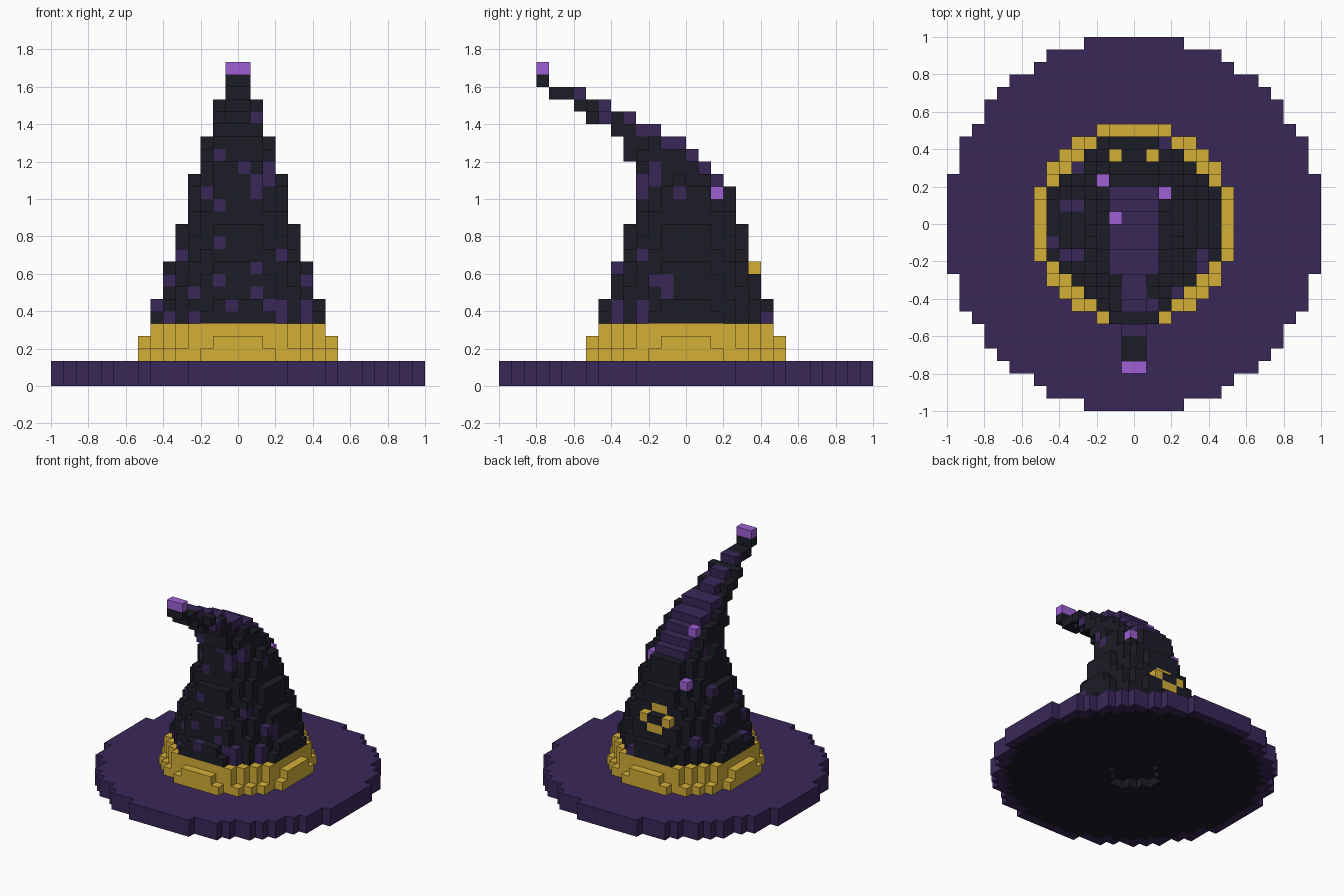
import bpy, bmesh, random
from mathutils import Vector

if "Cube" in bpy.data.objects:
    bpy.data.objects.remove(bpy.data.objects["Cube"], do_unlink=True)

random.seed(4)
CELL = 2 / 30
PURPLE, BLACK, GOLD, VIOLET = range(4)


def make_material(name, hex_color):
    channels = [int(hex_color[i:i + 2], 16) / 255 for i in (0, 2, 4)]
    color = [((c + 0.055) / 1.055) ** 2.4 for c in channels] + [1]
    mat = bpy.data.materials.new(name)
    mat.diffuse_color = color
    mat.use_nodes = True
    mat.node_tree.nodes["Principled BSDF"].inputs["Base Color"].default_value = color
    return mat


materials = [make_material("deep purple cloth", "3a2759"),
             make_material("black cloth", "1c1c27"),
             make_material("gold trim", "d4af37"),
             make_material("bright violet", "a060d6")]

grid = {}  # (x, y, z) block -> (part name, colour)


def disc(z, radius, part, color, centre=0.0, inner=0.0):
    """One layer of blocks inside a circle, optionally with a round hole."""
    for x in range(-15, 15):
        for y in range(-15, 15):
            dist = (x + 0.5) ** 2 + (y + 0.5 - centre) ** 2
            if inner ** 2 < dist <= radius ** 2:
                grid[x, y, z] = (part, color)


# Brim: two purple layers, with a flush black lining that has a centre hole
disc(0, 15, "brim", PURPLE, inner=14)
disc(0, 14, "lining", BLACK, inner=2.8)
disc(1, 15, "brim", PURPLE, inner=2.8)
disc(1, 2.8, "lining", BLACK)

# Band: three shrinking layers
for z in range(2, 5):
    disc(z, 8.65 - 0.3 * z, "band", GOLD)

# Cone: tapering layers whose centres drift forward near the top
drift = dict(zip(range(16, 26), (-0.5, -1, -2, -2.5, -4, -6, -7.5, -9.5, -11.5, -11.5)))
for z in range(5, 26):
    part, color = ("tip", VIOLET) if z == 25 else ("cone", BLACK)
    disc(z, 7 - 0.31 * (z - 5), part, color, drift.get(z, 0))


def paint(cell, color, part="cone"):
    if cell in grid:
        grid[cell] = (part, color)


cone = [c for c, v in grid.items() if v[0] == "cone"]

# Scattered patches on the -x side
for x, y, z in cone:
    if z < 17 and (x - 1, y, z) not in grid and -4 < y < 1:
        if random.random() < 0.08:
            paint((x, y, z), PURPLE)

# Patches on the back
for cell in ((-5, 4, 7), (-5, 1, 12), (-6, 1, 9), (2, 6, 5)):
    paint(cell, PURPLE)

# Patches on the front, given as (x, z)
for x, z in ((-2, 18), (0, 17), (2, 17), (1, 16), (-3, 15), (1, 15), (-2, 14),
             (1, 21), (-2, 11), (-5, 10), (3, 10), (-6, 8), (-2, 8), (-4, 7),
             (5, 8), (1, 7), (-1, 6), (2, 6), (3, 5), (-6, 5), (-4, 5), (5, 5)):
    paint((x, min(c[1] for c in cone if c[0] == x and c[2] == z), z), PURPLE)

# Patches on the +x side, given as (y, z)
for y, z in ((-3, 17), (-3, 16), (-4, 15), (-1, 15), (-6, 9), (-3, 8),
             (-2, 8), (-2, 7), (-6, 6), (-4, 6)):
    paint((max(c[0] for c in cone if c[1] == y and c[2] == z), y, z), PURPLE)

# Purple stripe running up the back of the bent top
for x, y, z in cone:
    half = 2 if z <= 20 else 1
    if 16 <= z < 24 and abs(x + 0.5) < half and y + 0.5 - drift[z] > 0.3:
        paint((x, y, z), PURPLE)

# Bright studs
for stud in ((-3, 3, 13), (2, 2, 15), (-2, 0, 18)):
    paint(stud, VIOLET, "studs")

# Buckle: a rounded ring on the back
for z, columns in ((10, (-1, 0)), (9, (-2, 1)), (8, (-1, 0))):
    for x in columns:
        depth = max(c[1] for c in cone if c[0] == x and c[2] == z)
        paint((x, depth, z), GOLD, "buckle")


def build(part):
    """Mesh of the outer faces of all blocks in a part."""
    bm = bmesh.new()
    for cell, (owner, color) in grid.items():
        if owner != part:
            continue
        centre = Vector(cell) + Vector((0.5, 0.5, 0.5))
        for axis in range(3):
            for sign in (-1, 1):
                step = Vector((0, 0, 0))
                step[axis] = sign
                beside = tuple(int(a + b) for a, b in zip(cell, step))
                if beside in grid:
                    continue
                u, v = Vector((0, 0, 0)), Vector((0, 0, 0))
                u[(axis + 1) % 3] = 0.5
                v[(axis + 2) % 3] = 0.5 * sign
                mid = centre + step * 0.5
                face = bm.faces.new([bm.verts.new((mid + offset) * CELL) for offset in
                                     (-u - v, u - v, u + v, v - u)])
                face.material_index = color
    bmesh.ops.remove_doubles(bm, verts=bm.verts, dist=CELL * 0.01)
    mesh = bpy.data.meshes.new(part)
    bm.to_mesh(mesh)
    bm.free()
    for mat in materials:
        mesh.materials.append(mat)
    bpy.context.collection.objects.link(bpy.data.objects.new(part, mesh))


for part in ("brim", "lining", "band", "cone", "tip", "studs", "buckle"):
    build(part)
